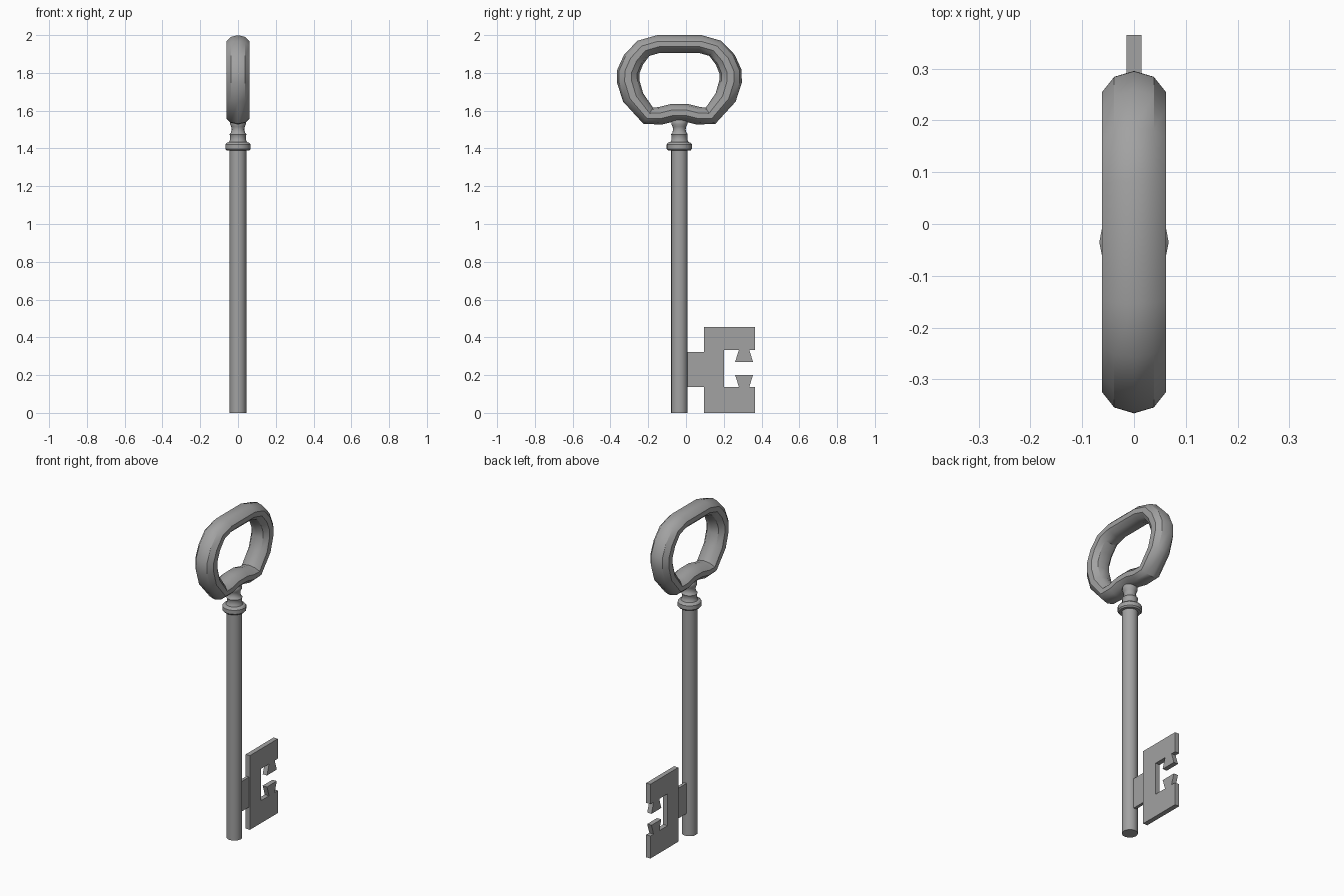
import bpy, bmesh, math
from mathutils import Vector

cube = bpy.data.objects.get("Cube")
if cube:
    bpy.data.objects.remove(cube, do_unlink=True)

AXIS_Y = -0.035  # the shaft stands off centre because the bit sticks out backwards

metal = bpy.data.materials.new("grey_metal")
metal.use_nodes = True
GREY = (0.36, 0.36, 0.36, 1)
metal.diffuse_color = GREY
metal.node_tree.nodes["Principled BSDF"].inputs["Base Color"].default_value = GREY


def finish(bm, name, smooth=None):
    bmesh.ops.recalc_face_normals(bm, faces=bm.faces)
    mesh = bpy.data.meshes.new(name)
    bm.to_mesh(mesh)
    bm.free()
    mesh.materials.append(metal)
    obj = bpy.data.objects.new(name, mesh)
    bpy.context.collection.objects.link(obj)
    if smooth:
        bpy.ops.object.select_all(action='DESELECT')
        obj.select_set(True)
        bpy.context.view_layer.objects.active = obj
        bpy.ops.object.shade_smooth_by_angle(angle=math.radians(smooth))
    return obj


def bridge(bm, a, b):
    for i in range(len(a)):
        j = (i + 1) % len(a)
        bm.faces.new((a[i], a[j], b[j], b[i]))


def lathe(name, profile, sides=16):
    """Turn (radius, height) points around the shaft axis and cap both ends."""
    bm = bmesh.new()
    rings = []
    for r, z in profile:
        angles = [math.tau * i / sides for i in range(sides)]
        rings.append([bm.verts.new((r * math.cos(a), AXIS_Y + r * math.sin(a), z))
                      for a in angles])
    for a, b in zip(rings, rings[1:]):
        bridge(bm, a, b)
    bm.faces.new(rings[0])
    bm.faces.new(rings[-1])
    return finish(bm, name, 30)


def plate(name, outline, half):
    """Extrude a (y, z) outline to both sides of x = 0."""
    bm = bmesh.new()
    face = bm.faces.new([bm.verts.new((-half, y, z)) for y, z in outline])
    out = bmesh.ops.extrude_face_region(bm, geom=[face])
    verts = [v for v in out["geom"] if isinstance(v, bmesh.types.BMVert)]
    bmesh.ops.translate(bm, verts=verts, vec=(2 * half, 0, 0))
    return finish(bm, name)


# Shaft, collar and neck
lathe("shaft", [(0.044, 0), (0.044, 1.40)])
lathe("collar", [(0.044, 1.39), (0.06, 1.39), (0.067, 1.398), (0.067, 1.422),
                 (0.06, 1.43), (0.044, 1.435)])
lathe("neck", [(0.05, 1.43), (0.042, 1.445), (0.042, 1.468), (0.045, 1.474),
               (0.038, 1.482), (0.033, 1.50), (0.036, 1.515), (0.042, 1.528),
               (0.042, 1.54), (0.03, 1.57)])

# Bow: a ten-sided tube swept around a mirrored, dimpled loop
half_loop = [(0.11, 1.953), (0.19, 1.93), (0.243, 1.87), (0.271, 1.805),
             (0.271, 1.755), (0.245, 1.67), (0.165, 1.573), (0.10, 1.573),
             (0.04, 1.588)]
loop = half_loop + [(-y, z) for y, z in reversed(half_loop)]
loop = [Vector(p) for p in loop]
bm = bmesh.new()
rings = []
for i, p in enumerate(loop):
    before = (p - loop[i - 1]).normalized()
    after = (loop[(i + 1) % len(loop)] - p).normalized()
    t = (before + after).normalized()
    ring = []
    for k in range(10):
        a = math.tau * k / 10
        out = math.cos(a)
        ring.append(bm.verts.new((0.065 * math.sin(a),
                                  AXIS_Y + p.x - t.y * 0.06 * out,
                                  p.y + t.x * 0.047 * out)))
    rings.append(ring)
for i, ring in enumerate(rings):
    bridge(bm, ring, rings[(i + 1) % len(rings)])
finish(bm, "bow", 33)

# Bit: web, C-shaped blade and two flared teeth
plate("bit_web", [(0, 0.138), (0.10, 0.138), (0.10, 0.323), (0, 0.323)], 0.009)
plate("bit_blade", [(0.095, 0), (0.365, 0), (0.365, 0.138), (0.20, 0.138),
                    (0.20, 0.333), (0.365, 0.333), (0.365, 0.455), (0.095, 0.455)], 0.0145)
for name, root, tip in (("upper_tooth", 0.333, 0.27), ("lower_tooth", 0.138, 0.20)):
    plate(name, [(0.28, root), (0.335, root), (0.355, tip), (0.26, tip)], 0.0145)
